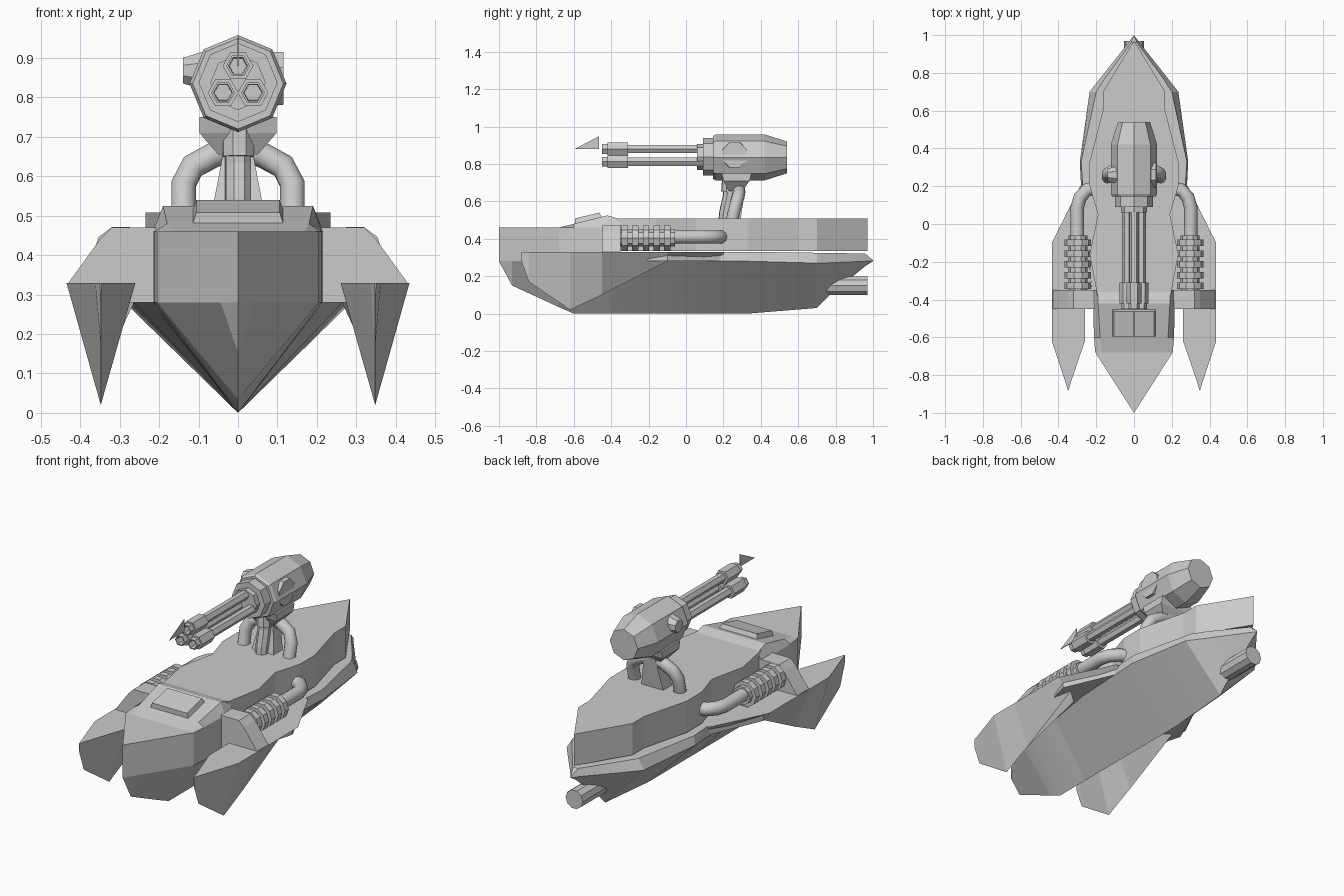
import bpy, bmesh, math
from mathutils import Vector

if "Cube" in bpy.data.objects:
    bpy.data.objects.remove(bpy.data.objects["Cube"])


def finish(name, bm, mirror=False, smooth=False):
    bmesh.ops.remove_doubles(bm, verts=bm.verts[:], dist=0.0005)
    bmesh.ops.recalc_face_normals(bm, faces=bm.faces[:])
    me = bpy.data.meshes.new(name)
    bm.to_mesh(me)
    bm.free()
    ob = bpy.data.objects.new(name, me)
    bpy.context.collection.objects.link(ob)
    if mirror:
        ob.modifiers.new("mirror", 'MIRROR')
    if smooth:
        bpy.ops.object.select_all(action='DESELECT')
        ob.select_set(True)
        bpy.context.view_layer.objects.active = ob
        bpy.ops.object.shade_smooth_by_angle(angle=math.radians(smooth))
    return ob


def loft(name, rings, **kw):
    """Skin equal-length closed rings of 3D points and cap both ends."""
    bm = bmesh.new()
    vs = [[bm.verts.new(p) for p in r] for r in rings]
    n = len(rings[0])
    for a, b in zip(vs, vs[1:]):
        for i in range(n):
            bm.faces.new((a[i], a[(i + 1) % n], b[(i + 1) % n], b[i]))
    bm.faces.new(vs[0])
    bm.faces.new(vs[-1])
    return finish(name, bm, **kw)


def turned(name, profile, sides, x=0, z=0, phase=0, **kw):
    """Polygonal rings along y; profile is (y, radius)."""
    ang = [phase + 2 * math.pi * i / sides for i in range(sides)]
    return loft(name, [[(x + r * math.cos(a), y, z + r * math.sin(a)) for a in ang]
                       for y, r in profile], **kw)


def pipe(name, pts, r, sides=10, **kw):
    pts = [Vector(p) for p in pts]
    rings = []
    for i, p in enumerate(pts):
        d = (pts[min(i + 1, len(pts) - 1)] - pts[max(i - 1, 0)]).normalized()
        u = d.cross(Vector((0.3, 1, 0.2)) if abs(d.y) < 0.7 else Vector((0, 0, 1))).normalized()
        if rings and u.dot(last) < 0:
            u = -u
        if rings:
            u = (last - d * last.dot(d)).normalized()
        last, v = u, d.cross(u)
        rings.append([p + r * (u * math.cos(a) + v * math.sin(a))
                      for a in (2 * math.pi * k / sides for k in range(sides))])
    return loft(name, rings, **kw)


def keeled(name, sections):
    """Symmetric hull; section is (y, keel_z, (x, z), (x, z)...) from keel up."""
    rings = []
    for y, k, *side in sections:
        rings.append([(0, y, k)] + [(x, y, z) for x, z in side]
                     + [(-x, y, z) for x, z in reversed(side)])
    return loft(name, rings, smooth=12)


def prism(name, outline, to3d, lo, hi, **kw):
    return loft(name, [[to3d(a, b, h) for a, b in outline] for h in (lo, hi)], **kw)


# Bow with raised cowl
keeled("bow", [
    (-1.0, .28, (0, .28), (0, .46), (0, .46)),
    (-.93, .15, (.045, .28), (.045, .46), (.03, .46)),
    (-.68, .035, (.205, .28), (.205, .46), (.17, .46)),
    (-.60, 0, (.212, .28), (.212, .46), (.18, .48)),
    (-.42, 0, (.216, .28), (.216, .46), (.19, .525)),
    (-.35, 0, (.22, .28), (.216, .46), (.19, .505))])

# Main hull, V-shaped, running to the stern point
keeled("hull", [
    (-.40, 0, (.215, .28), (.215, .33)),
    (-.10, 0, (.265, .28), (.25, .33)),
    (.33, 0, (.287, .28), (.28, .33)),
    (.70, .03, (.235, .27), (.20, .325)),
    (.77, .10, (.18, .272), (.155, .325)),
    (.96, .255, (.03, .28), (.015, .32)),
    (1.0, .28, (0, .28), (0, .285))])

# Upper deck with waisted outline
half = [(.165, .7), (.165, .6), (.235, .33), (.235, .2), (.19, .05), (.235, -.16), (.19, -.4)]
prism("upper_deck", [(0, .97)] + half + [(-x, y) for x, y in reversed(half)],
      lambda x, y, h: (x, y, h), .335, .508)

# Cowl hatch, lying on the slope
bm = bmesh.new()
bmesh.ops.create_cube(bm, size=1)
for v in bm.verts:
    s = .9 if v.co.z > 0 else 1
    v.co = (v.co.x * .235 * s, v.co.y * .15 * s, v.co.z * .035)
hatch = finish("cowl_hatch", bm)
hatch.location, hatch.rotation_euler = (0, -.525, .507), (math.radians(13.5), 0, 0)

# Outriggers: (y, inner x, outer x, keel z)
loft("outriggers", [[(i, y, .33), (o, y, .33), (.348 if y < -.09 else (i + o) / 2, y, k)]
                    for y, i, o, k in [(-.88, .346, .350, .28), (-.84, .335, .362, .17),
                                       (-.62, .26, .435, .02), (-.45, .26, .435, .10),
                                       (-.10, .24, .435, .28), (.2, .22, .285, .29)]],
     mirror=True)
prism("outrigger_webs", [(.18, -.45), (.30, -.45), (.40, -.1), (.27, .2), (.18, .2)],
      lambda x, y, h: (x, y, h), .28, .328, mirror=True)

# Shoulder brackets
prism("shoulder_brackets", [(.19, .32), (.43, .33), (.35, .44), (.32, .47), (.19, .47)],
      lambda x, z, h: (x, h, z), -.45, -.35, mirror=True)

# Ribbed cylinders and feed pipes
ribs = [(-.36, .048)]
for i in range(5):
    y = -.345 + i * .057
    ribs += [(y, .05), (y, .07), (y + .034, .07), (y + .034, .05)]
turned("ribbed_cylinders", ribs + [(-.06, .05)], 10, x=.297, z=.405, mirror=True)
pipe("side_pipes", [(.3, -.1, .41), (.3, .09, .41), (.285, .14, .41), (.25, .18, .41),
                    (.16, .2, .41)], .036, mirror=True, smooth=40)

# Stern exhaust
turned("exhaust", [(.6, .052), (.97, .052)], 10, z=.15)

# Gun mount: pedestal, neck post, arched pipes, cradle
loft("pedestal", [[(-w, a, z), (w, a, z), (w, b, z), (-w, b, z)]
                  for z, w, a, b in [(.49, .07, .21, .29), (.7, .03, .26, .32)]])
pipe("neck_post", [(0, .205, .49), (0, .21, .54), (0, .23, .63), (0, .235, .73)], .034, 8)
pipe("neck_collar", [(0, .228, .65), (0, .233, .72)], .042, 8)
pipe("arched_pipes", [(.138, .245, .49), (.138, .265, .58), (.115, .28, .625),
                      (.06, .285, .655), (0, .28, .67)], .033, mirror=True, smooth=40)
loft("gun_cradle", [[(-w, a, z), (w, a, z), (w, b, z), (-w, b, z)]
                    for z, w, a, b in [(.655, .05, .23, .30), (.71, .098, .20, .34),
                                       (.75, .098, .19, .35)]])

# Gun housing and front collar
turned("gun_housing", [(.145, .115), (.16, .123), (.42, .123), (.54, .085)], 8, z=.835)
turned("front_collar", [(.06, .07), (.09, .07), (.09, .1), (.15, .1)], 8, z=.838)

# Side knobs on the housing
for name, x0, x1, r0, r1, z in [("left_knob", -.08, -.14, .055, .035, .868),
                                ("right_knob", .06, .116, .075, .072, .848)]:
    loft(name, [[(x, .26 + r * math.cos(a), z + r * math.sin(a))
                 for a in (math.pi / 8 + k * math.pi / 4 for k in range(8))]
                for x, r in ((x0, r0), (x1, r1))])

# Three hollow hexagonal barrels with sleeves
for n, (x, z) in enumerate([(0, .88), (-.038, .812), (.038, .812)]):
    turned("barrel_%d" % n, [(-.38, .022), (-.45, .024), (-.45, .03), (-.42, .03), (-.42, .039),
                             (-.31, .039), (-.31, .025), (.1, .025)], 6, x=x, z=z)

# Front sight fin
prism("sight_fin", [(-.595, .88), (-.465, .88), (-.465, .948)],
      lambda y, z, h: (h, y, z), -.002, .002)
